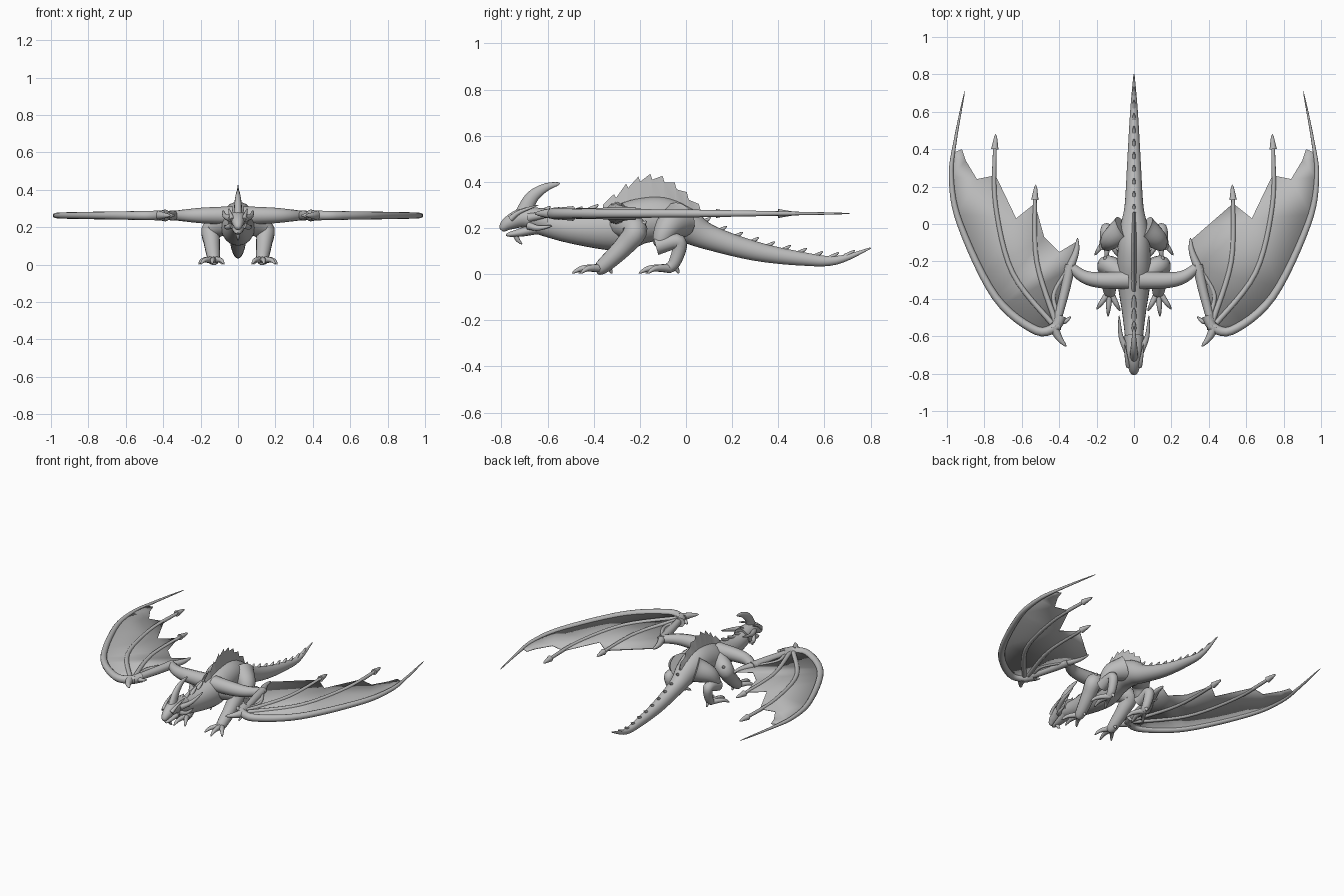
import bpy, bmesh, math
from mathutils import Vector

if "Cube" in bpy.data.objects:
    bpy.data.objects.remove(bpy.data.objects["Cube"], do_unlink=True)

GREY = (0.5, 0.5, 0.5, 1)
hide = bpy.data.materials.new("grey hide")
hide.use_nodes = True
hide.diffuse_color = GREY
hide.node_tree.nodes["Principled BSDF"].inputs["Base Color"].default_value = GREY
WING_HEIGHT = 0.263


def finish(name, bm, angle=50):
    """Turn a bmesh into a smooth shaded object."""
    bmesh.ops.recalc_face_normals(bm, faces=bm.faces)
    mesh = bpy.data.meshes.new(name)
    bm.to_mesh(mesh)
    bm.free()
    mesh.materials.append(hide)
    for poly in mesh.polygons:
        poly.use_smooth = True
    mesh.set_sharp_from_angle(angle=math.radians(angle))
    obj = bpy.data.objects.new(name, mesh)
    bpy.context.collection.objects.link(obj)
    return obj


def spline(points, steps=6):
    """Smooth the control points with a Catmull-Rom spline."""
    points = [Vector(point) for point in points]
    padded = [points[0], *points, points[-1]]
    smooth = []
    for a, b, c, d in zip(padded, padded[1:], padded[2:], padded[3:]):
        for step in range(steps):
            t = step / steps
            enter, leave = (c - a) / 2, (d - b) / 2
            bend = 3 * (c - b) - 2 * enter - leave
            twist = 2 * (b - c) + enter + leave
            smooth.append(b + t * (enter + t * (bend + t * twist)))
    return smooth + [points[-1]]


def loft(name, centres, radii, sides, stretch=1):
    """Sweep a ring along the centres; stretch makes it taller than wide."""
    bm = bmesh.new()
    loops, side = [], None
    last = len(centres) - 1
    for i, (centre, radius) in enumerate(zip(centres, radii)):
        tangent = (centres[min(i + 1, last)] - centres[max(i - 1, 0)]).normalized()
        if side is None:
            side = tangent.cross(Vector((0, 0, 1)))
        side = (side - tangent * side.dot(tangent)).normalized()
        up = side.cross(tangent) * stretch
        turns = [math.tau * k / sides for k in range(sides)]
        loops.append([bm.verts.new(centre + radius * (side * math.cos(turn) + up * math.sin(turn)))
                      for turn in turns])
    for low, high in zip(loops, loops[1:]):
        for k in range(sides):
            bm.faces.new((low[k - 1], low[k], high[k], high[k - 1]))
    bm.faces.new(loops[0])
    bm.faces.new(loops[-1])
    return finish(name, bm)


def taper(name, points, root, tip=0.001, stretch=1, sides=12):
    """Loft a smooth path whose radius shrinks from root to tip."""
    centres = spline(points)
    last = len(centres) - 1
    radii = [tip + (root - tip) * (1 - i / last) ** 0.7 for i in range(last + 1)]
    return loft(name, centres, radii, sides, stretch)


def pair(name, points, root, **options):
    """Build a tapering part on both sides of the body."""
    for label, sign in (("left", 1), ("right", -1)):
        taper(f"{label}_{name}", [(sign * x, y, z) for x, y, z in points], root, **options)


def wing_pair(name, points, root, **options):
    """Build a tapering part lying in the level wing plane."""
    pair(name, [(x, y, WING_HEIGHT) for x, y in points], root, **options)


# Neck, trunk and tail: y, centre height, half width
BODY = [(-.68, .23, .04), (-.5, .2, .06), (-.3, .2, .09), (-.2, .23, .09), (-.1, .24, .085),
        (0, .21, .07), (.1, .16, .05), (.3, .1, .038), (.5, .067, .027), (.65, .06, .017),
        (.8, .113, .003)]
rings = spline(BODY)
loft("body", [Vector((0, y, z)) for y, z, width in rings], [width for y, z, width in rings],
     sides=24, stretch=1.1)


def back_height(at):
    """Height of the back at the body ring nearest to a given y."""
    y, z, width = min(rings, key=lambda ring: abs(ring.x - at))
    return z + 1.1 * width


# Head, jaw and horns
taper("head", [(0, -.6, .23), (0, -.7, .245), (0, -.77, .22), (0, -.8, .19)], .055, tip=.008, sides=16)
taper("jaw", [(0, -.64, .2), (0, -.72, .18), (0, -.78, .17)], .038, tip=.005, stretch=.7)
taper("chin_spike", [(0, -.74, .18), (0, -.73, .15), (0, -.71, .13)], .015)
taper("crest_horn", [(0, -.71, .25), (0, -.67, .33), (0, -.61, .375), (0, -.545, .394)],
      .025, stretch=1.5)
pair("cheek_horn", [(.035, -.68, .245), (.07, -.6, .26), (.08, -.49, .29)], .02)
pair("cheek_spike", [(.03, -.68, .21), (.06, -.64, .2), (.07, -.58, .21)], .018)
pair("brow", [(.03, -.76, .24), (.04, -.72, .27), (.05, -.64, .3)], .014)

# Jagged sail along the back: an arch cut into teeth that lean backwards
TEETH = 8
edge = [(0, 0)]
for tooth in range(TEETH):
    share = (tooth + 1) / TEETH
    edge += [(share - .01, 0), (share + .01, .025)]
bm = bmesh.new()
rows = []
for share, notch in edge:
    y = .42 * share - .36
    base = back_height(y) - .015
    top = .3 + .135 * math.sin(math.pi * min(share, 1)) - notch
    rows.append([bm.verts.new(corner) for corner in ((-.016, y, base), (0, y, top), (.016, y, base))])
for front, back in zip(rows, rows[1:]):
    for k in range(3):
        bm.faces.new((front[k - 1], front[k], back[k], back[k - 1]))
bm.faces.new(rows[0])
bm.faces.new(rows[-1])
finish("back_sail", bm, angle=30)

# Small spines down the neck and tail
for i in range(20):
    y = .07 * i - .62
    size = .033 - .012 * i / 20
    z = back_height(y)
    if not -.36 < y < .06:
        taper(f"spine_{i}", [(0, y - size, z - size / 2), (0, y + size / 3, z + size / 4),
                             (0, y + size, z + size * .7)], size / 2, sides=8)

# Legs
pair("front_leg", [(.05, -.28, .22), (.14, -.22, .19), (.14, -.27, .12), (.13, -.36, .035),
                   (.13, -.39, .02)], .062, tip=.016)
pair("elbow_spike", [(.13, -.22, .2), (.15, -.2, .21), (.155, -.17, .23)], .025)
pair("hind_thigh", [(.05, -.03, .235), (.12, -.08, .2), (.148, -.12, .12)], .08, tip=.02, sides=16)
pair("hind_shin", [(.147, -.13, .12), (.147, -.03, .14), (.14, -.05, .05), (.14, -.09, .02)],
     .038, tip=.016)

# Toes with pointed claws, and a heel spur
for leg, foot in (("front", Vector((.13, -.36, .025))), ("hind", Vector((.14, -.07, .025)))):
    for toe, (heading, reach) in enumerate(((-28, .12), (4, .135), (36, .12), (190, .04))):
        turn = math.radians(heading)
        step = reach * Vector((math.sin(turn), -math.cos(turn), 0))
        drop = Vector((0, 0, .022))
        pair(f"{leg}_toe_{toe}", [foot, foot + step * .65, foot + step - drop], .02, sides=8)

# Wing bones in the level wing plane: x, y
LEADING = [(.4, -.54), (.52, -.57), (.74, -.39), (.93, 0), (.977, .25), (.955, .45), (.905, .71)]
wing_pair("wing_arm", [(.03, -.3), (.18, -.3), (.27, -.28), (.35, -.22)], .05, tip=.02)
wing_pair("wing_forearm", [(.34, -.22), (.37, -.36), (.42, -.55)], .028, tip=.02)
wing_pair("wrist", [(.39, -.49), (.42, -.55), (.48, -.57)], .032, tip=.015)
wing_pair("leading_finger", LEADING, .027)
wing_pair("inner_finger", [(.4, -.5), (.43, -.38), (.36, -.25)], .012, tip=.009)
wing_pair("wing_elbow_spike", [(.35, -.25), (.31, -.15), (.302, -.075)], .026)
wing_pair("wrist_thumb", [(.43, -.55), (.4, -.61), (.362, -.655)], .028)
wing_pair("wrist_claw", [(.41, -.51), (.37, -.52), (.338, -.495)], .022)

# Inner fingers ending in spear points
for name, path in (("second", [(.44, -.53), (.65, -.26), (.74, .1), (.744, .4)]),
                   ("third", [(.42, -.52), (.52, -.2), (.53, .13)])):
    x, y = path[-1]
    wing_pair(f"{name}_finger", path, .015, tip=.01)
    wing_pair(f"{name}_spear", [(x, y), (x - .005, y + .08)], .02)

# Wing membranes with a scalloped trailing edge
TRAILING = [(.92, .4), (.9, .34), (.84, .24), (.74, .26), (.63, .03), (.53, .11), (.48, -.07),
            (.4, -.15), (.3, -.09), (.34, -.24)]
outline = [(x, y) for x, y in spline(LEADING) if y < .4] + TRAILING
for label, sign in (("left", 1), ("right", -1)):
    bm = bmesh.new()
    bm.faces.new([bm.verts.new((sign * x, y, WING_HEIGHT)) for x, y in outline])
    bmesh.ops.triangulate(bm, faces=bm.faces)
    membrane = finish(f"{label}_wing_membrane", bm)
    solid = membrane.modifiers.new("thickness", "SOLIDIFY")
    solid.thickness = .004
    solid.offset = 0
